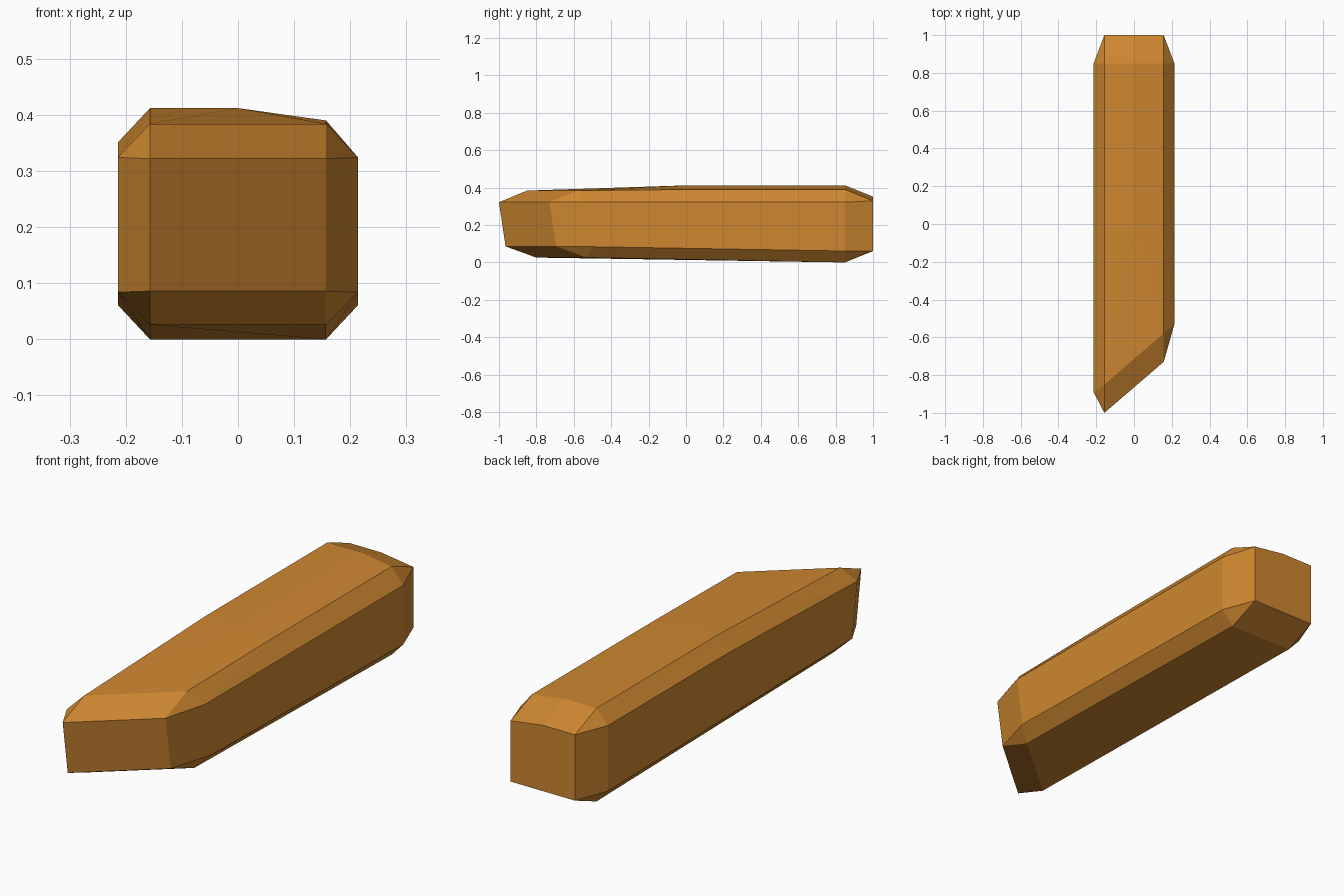
import bpy
import bmesh
import math

if "Cube" in bpy.data.objects:
    bpy.data.objects.remove(bpy.data.objects["Cube"], do_unlink=True)

# Single flat colour
ochre = bpy.data.materials.new("ochre_wood")
ochre.use_nodes = True
colour = (0.62, 0.245, 0.03, 1)
ochre.diffuse_color = colour
ochre.node_tree.nodes["Principled BSDF"].inputs["Base Color"].default_value = colour

INNER, OUTER = 0.157, 0.214   # half widths of the flat faces and of the sides
BACK, CHAMFER = 1.0, 0.15


def corner(side, end_y, into, side_into, face_z, mid_z, side_z):
    """Three points of a cut corner: end face, long side, top or bottom."""
    return [(side * INNER, end_y, mid_z),
            (side * OUTER, end_y + side_into, side_z),
            (side * INNER, end_y + into, face_z)]


points = []
for side in (-1, 1):
    right = side > 0
    front = -0.73 if right else -1.0     # slanted front end
    side_cut = 0.2 if right else 0.11
    crown = 0.39 if right else 0.412     # top is lower along one side
    shoulder = 0.322 if right else 0.351
    # Front corners, lower pair set slightly back
    points += corner(side, front, CHAMFER, side_cut, 0.384, 0.322, 0.324)
    points += corner(side, front + 0.035, 0.165, side_cut, 0.026, 0.086, 0.084)
    # Back corners
    points += corner(side, BACK, -CHAMFER, -CHAMFER, crown, crown - 0.06, shoulder)
    points += corner(side, BACK, -CHAMFER, -CHAMFER, 0, 0.061, 0.061)
    # Bend halfway along the top
    points += [(side * INNER, 0, crown), (side * OUTER, 0, shoulder)]

# Ridge along the middle of the rear half
points += [(0, 0, 0.412), (0, BACK - CHAMFER, 0.412), (0, BACK, 0.352)]

# Chamfered bar
bm = bmesh.new()
for p in points:
    bm.verts.new(p)
bmesh.ops.convex_hull(bm, input=bm.verts[:])
bmesh.ops.delete(bm, geom=[v for v in bm.verts if not v.link_faces], context='VERTS')
bmesh.ops.dissolve_limit(bm, angle_limit=math.radians(0.5),
                         verts=bm.verts[:], edges=bm.edges[:])
bmesh.ops.recalc_face_normals(bm, faces=bm.faces[:])
mesh = bpy.data.meshes.new("chamfered_bar")
bm.to_mesh(mesh)
bm.free()
mesh.materials.append(ochre)
bar = bpy.data.objects.new("chamfered_bar", mesh)
bpy.context.collection.objects.link(bar)
